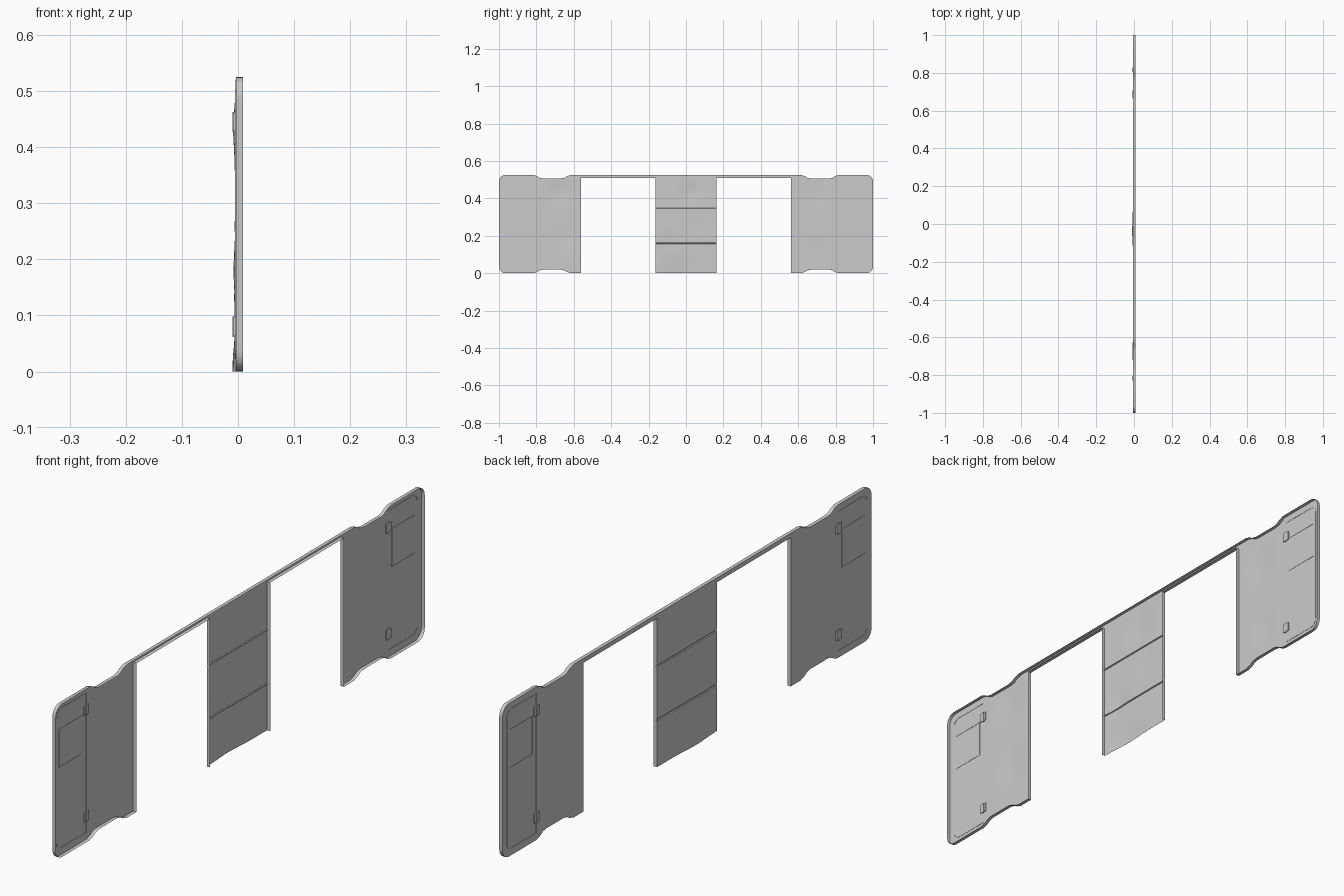
import bpy, bmesh, math

if "Cube" in bpy.data.objects:
    bpy.data.objects.remove(bpy.data.objects["Cube"])

H = 0.525            # overall height
X0, X1 = -0.004, 0.0085   # sheet plane and open edge of the rim
R = 0.035            # outer corner radius
IN, OUT = 0.163, 0.562    # door opening limits
LINTEL = 0.51
SEAMS = (0.16, 0.345)

# Lower edge of the wall: notch and rounded outer corner (the top mirrors it)
NOTCH = [(0, 0), (0.615, 0), (0.635, 0.006), (0.65, 0.015), (0.67, 0.019),
         (0.765, 0.019), (0.782, 0.015), (0.797, 0.006), (0.815, 0), (1, 0)]

def low(y):
    a = abs(y)
    if a > 1 - R:
        d = min(a - (1 - R), R)
        return R - math.sqrt(R * R - d * d)
    for (a0, z0), (a1, z1) in zip(NOTCH, NOTCH[1:]):
        if a <= a1:
            return z0 + (z1 - z0) * (a - a0) / (a1 - a0)
    return 0

# Soft dents: y, z, spread y, spread z, depth
DENTS = [(-0.04, 0.0, 0.07, 0.06, 0.006), (-0.09, 0.18, 0.04, 0.04, 0.004),
         (0.06, 0.26, 0.05, 0.04, 0.002), (0.03, 0.43, 0.05, 0.05, 0.004),
         (-0.68, 0.43, 0.05, 0.05, 0.005), (-0.66, 0.18, 0.05, 0.06, 0.004),
         (0.68, 0.40, 0.05, 0.06, 0.003), (0.70, 0.13, 0.04, 0.05, 0.003)]

def dent(y, z):
    a = abs(y)
    if a > 0.8 or z >= LINTEL or IN < a < OUT:
        return 0
    edge = IN - a if a <= IN else min(a - OUT, 0.8 - a, z - low(y))
    fade = min(1, max(0, min(edge, LINTEL - z) / 0.03))
    return fade * sum(d * math.exp(-((y - cy) / sy) ** 2 - ((z - cz) / sz) ** 2)
                      for cy, cz, sy, sz, d in DENTS)

def finish(bm, name):
    bmesh.ops.recalc_face_normals(bm, faces=bm.faces)
    me = bpy.data.meshes.new(name)
    bm.to_mesh(me)
    bm.free()
    ob = bpy.data.objects.new(name, me)
    bpy.context.collection.objects.link(ob)
    return ob

# Wall sheet: a grid with the two openings left out
half = [IN * i / 8 for i in range(9)] + [OUT]
half += [0.58, 0.597] + [p[0] for p in NOTCH[1:-1]] + [0.69, 0.715, 0.74]
half += [1 - R + R * math.sin(math.radians(t)) for t in range(0, 91, 15)]
ys = sorted({round(s * y, 5) for y in half for s in (-1, 1)})
zs = {i * LINTEL / 24 for i in range(25)} | {H}
zs = {z for z in zs if min(abs(z - s) for s in SEAMS) > 0.006}
zs = sorted(zs | {s + d for s in SEAMS for d in (-0.003, -0.0015, 0.0015, 0.003)})

bm = bmesh.new()
grid = []
for y in ys:
    lo = low(y)
    col = []
    for zr in zs:
        z = lo + (H - 2 * lo) * zr / H
        x = X0 - dent(y, z)
        if abs(y) <= IN and min(abs(zr - s) for s in SEAMS) < 0.002:
            x += 0.003
        col.append(bm.verts.new((x, y, z)))
    grid.append(col)
for i in range(len(ys) - 1):
    mid = abs(ys[i] + ys[i + 1]) / 2
    for j in range(len(zs) - 1):
        if IN < mid < OUT and zs[j + 1] < LINTEL + 0.001:
            continue
        bm.faces.new((grid[i][j], grid[i + 1][j], grid[i + 1][j + 1], grid[i][j + 1]))

# Rim folded back round every edge but the foot of the centre panel
rim = [e for e in bm.edges if e.is_boundary and not
       all(v.co.z < 1e-4 and abs(v.co.y) <= IN + 1e-4 for v in e.verts)]
new = bmesh.ops.extrude_edge_only(bm, edges=rim)["geom"]
for v in new:
    if isinstance(v, bmesh.types.BMVert):
        v.co.x = X1
wall = finish(bm, "wall_panel")
bpy.context.view_layer.objects.active = wall
wall.select_set(True)
bpy.ops.object.shade_smooth_by_angle(angle=math.radians(30))

def bead(name, y0, y1, z0, z1, r, w, t, s):
    """Thin rectangular frame; outer corners are rounded by r."""
    def loop(k):
        pts = [(y0 + k, z0 + k)]
        rr = max(r - k, 0)
        for cz, start in ((z0 + r, -90), (z1 - r, 0)):
            n = 6 if r else 1
            for i in range(n):
                a = math.radians(start + 90 * i / max(n - 1, 1))
                if r:
                    pts.append((y1 - r + rr * math.cos(a), cz + rr * math.sin(a)))
                else:
                    pts.append((y1 - k, cz + (k if start < 0 else -k)))
        return pts + [(y0 + k, z1 - k)]
    bm = bmesh.new()
    rings = [[bm.verts.new((x, s * y, z)) for y, z in loop(k)]
             for x, k in ((X0 - t, 0), (X0 + t, 0), (X0 + t, w), (X0 - t, w))]
    n = len(rings[0])
    for q in range(4):
        a, b = rings[q], rings[(q + 1) % 4]
        for i in range(n):
            bm.faces.new((a[i], a[(i + 1) % n], b[(i + 1) % n], b[i]))
    finish(bm, name)

def box(name, y0, y1, z0, z1, x0, x1):
    bm = bmesh.new()
    bmesh.ops.create_cube(bm, size=1)
    for v in bm.verts:
        v.co = (x1 if v.co.x > 0 else x0, y1 if v.co.y > 0 else y0,
                z1 if v.co.z > 0 else z0)
    finish(bm, name)

# End doors: outline, window hatch and two hinges each
for s, side in ((-1, "left"), (1, "right")):
    bead(f"door_outline_{side}", 0.815, 0.978, 0.022, H - 0.022, 0.025, 0.003, 0.001, s)
    bead(f"hatch_outline_{side}", 0.838, 0.966, 0.302, 0.434, 0, 0.002, 0.001, s)
    for z, pos in ((0.08, "lower"), (0.445, "upper")):
        ya, yb = sorted((s * 0.805, s * 0.832))
        box(f"hinge_{pos}_{side}", ya, yb, z - 0.016, z + 0.016, -0.0085, -0.001)
        ya, yb = sorted((s * 0.813, s * 0.821))
        box(f"hinge_pin_{pos}_{side}", ya, yb, z - 0.018, z + 0.018, -0.0095, 0.0)
